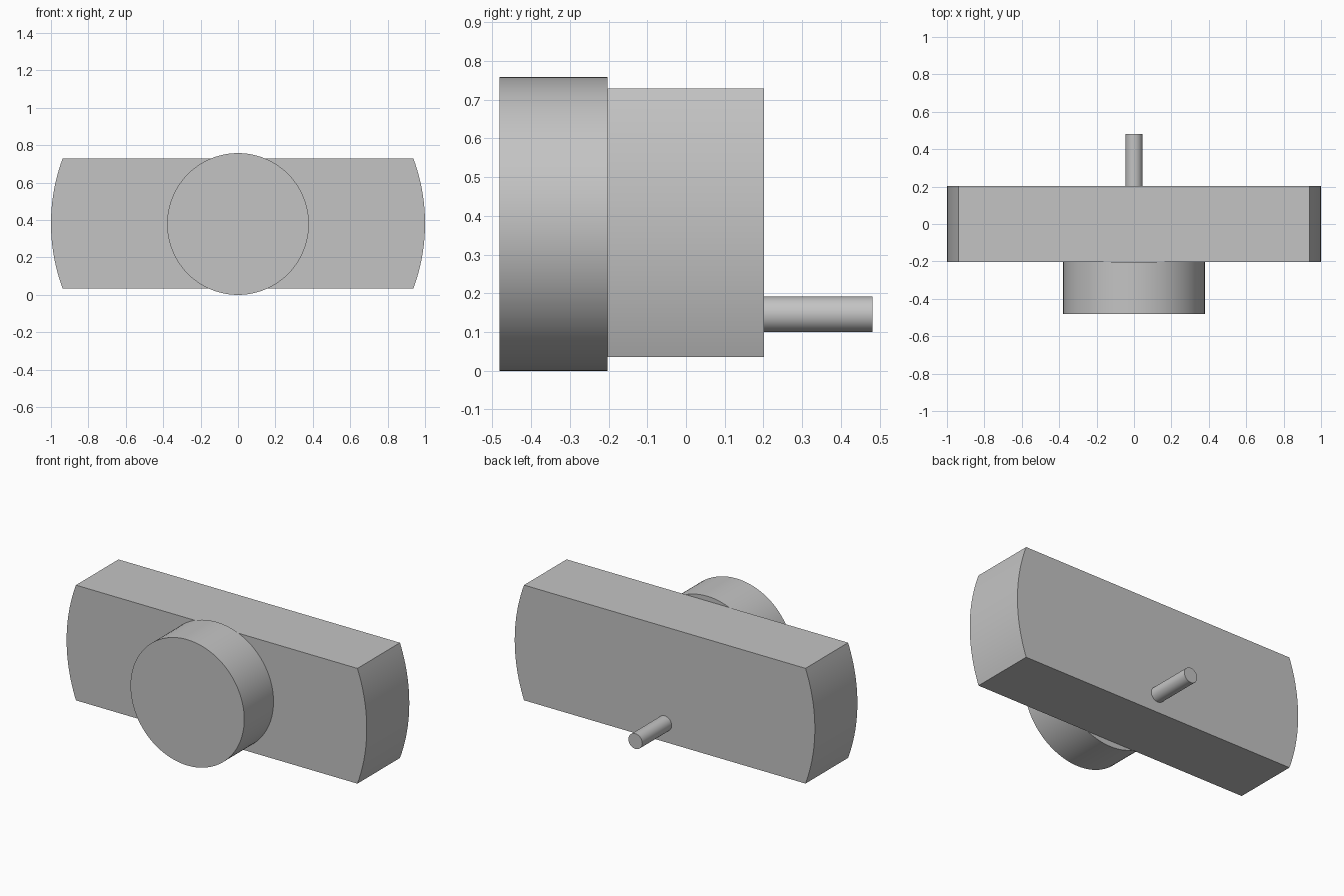
import bpy, bmesh, math

cube = bpy.data.objects.get("Cube")
if cube:
    bpy.data.objects.remove(cube, do_unlink=True)

grey = bpy.data.materials.new("plain grey")
grey.use_nodes = True
colour = (0.55, 0.55, 0.55, 1)
grey.diffuse_color = colour
grey.node_tree.nodes["Principled BSDF"].inputs["Base Color"].default_value = colour

CENTRE_Z = 0.379


def extrude(name, outline, y0, y1):
    """Extrude an x-z outline from y0 (front) to y1 (back)."""
    bm = bmesh.new()
    face = bm.faces.new([bm.verts.new((x, y0, z)) for x, z in outline])
    moved = bmesh.ops.extrude_face_region(bm, geom=[face])["geom"]
    bmesh.ops.translate(bm, vec=(0, y1 - y0, 0),
                        verts=[v for v in moved if isinstance(v, bmesh.types.BMVert)])
    bmesh.ops.recalc_face_normals(bm, faces=bm.faces)
    mesh = bpy.data.meshes.new(name)
    bm.to_mesh(mesh)
    bm.free()
    obj = bpy.data.objects.new(name, mesh)
    bpy.context.collection.objects.link(obj)
    mesh.materials.append(grey)
    bpy.ops.object.select_all(action='DESELECT')
    obj.select_set(True)
    bpy.context.view_layer.objects.active = obj
    bpy.ops.object.shade_smooth_by_angle(angle=math.radians(15))
    return obj


def arc(radius, z, start, end, steps):
    angles = [start + (end - start) * i / steps for i in range(steps + 1)]
    return [(radius * math.cos(a), z + radius * math.sin(a)) for a in angles]


def circle(radius, z, sides):
    return arc(radius, z, 0, math.tau, sides)[:-1]


# Bar with rounded ends, both cut from one unit circle
half = math.asin(0.347)
right_end = arc(1, CENTRE_Z + 0.003, -half, half, 24)
left_end = arc(1, CENTRE_Z + 0.003, math.pi - half, math.pi + half, 24)
extrude("bar", right_end + left_end, -0.203, 0.202)

# Round knob on the front, off-centre pin on the back
extrude("knob", circle(0.379, CENTRE_Z, 96), -0.482, -0.203)
extrude("pin", circle(0.046, 0.146, 40), 0.202, 0.482)
